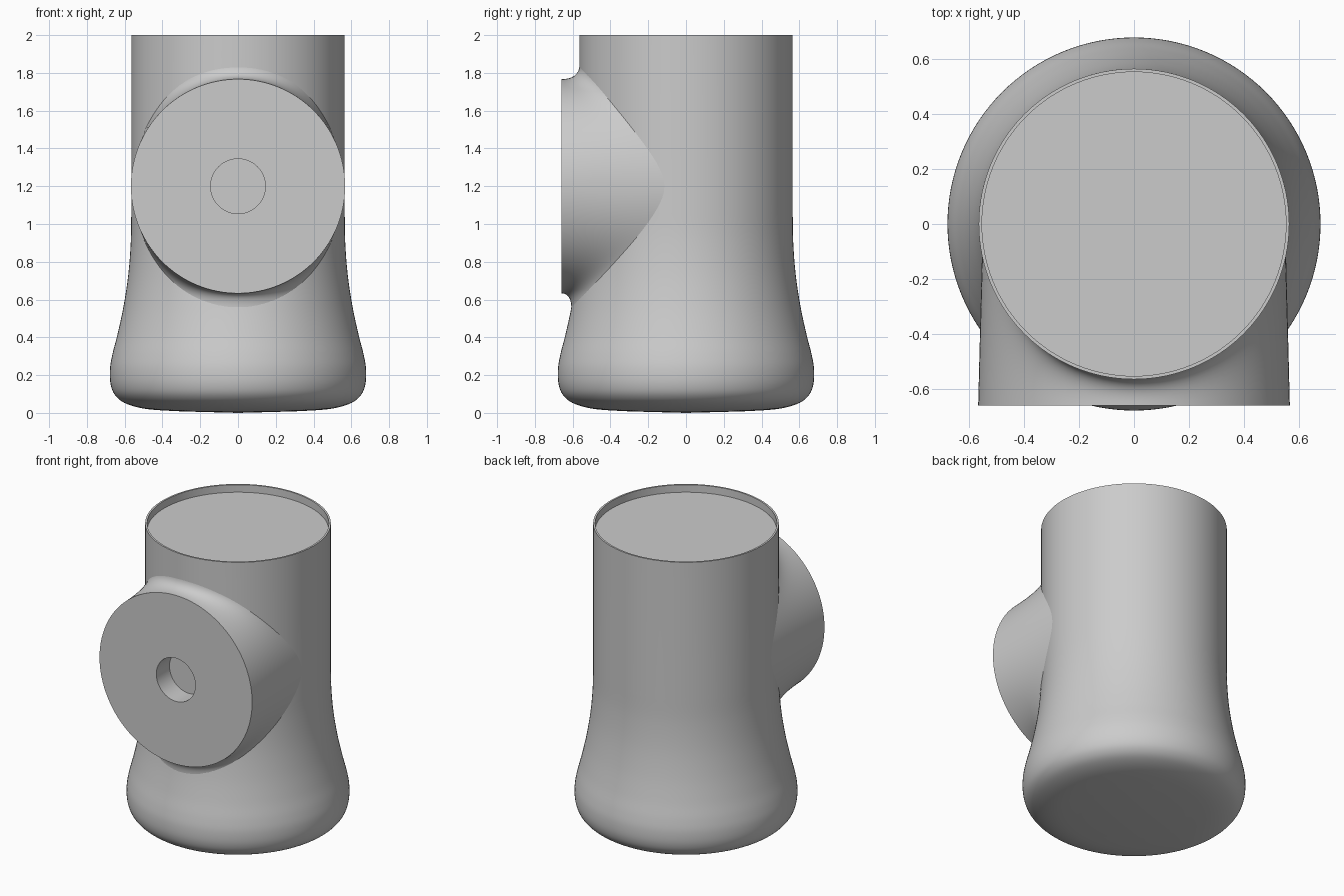
import bpy, bmesh
from math import sin, cos, pi, sqrt
from mathutils import Vector

cube = bpy.data.objects.get("Cube")
if cube:
    bpy.data.objects.remove(cube)

grey = bpy.data.materials.new("plain grey")
grey.use_nodes = True
grey.diffuse_color = (0.6, 0.6, 0.6, 1)
grey.node_tree.nodes["Principled BSDF"].inputs["Base Color"].default_value = (0.6, 0.6, 0.6, 1)

SEG = 128
FACE_Y, FACE_R, FACE_Z = -0.66, 0.567, 1.2


def smooth_path(points, steps=6):
    """Catmull-Rom curve through 2D points."""
    p = [Vector(q) for q in points]
    p = [p[0]] + p + [p[-1]]
    out = []
    for a, b, c, d in zip(p, p[1:], p[2:], p[3:]):
        for i in range(steps):
            t = i / steps
            out.append(0.5 * (2 * b + (c - a) * t + (2 * a - 5 * b + 4 * c - d) * t * t
                              + (3 * b - a - 3 * c + d) * t ** 3))
    return out + [p[-1]]


def loft(name, rings, start, end):
    """Skin closed rings of points and close both ends to a centre point."""
    bm = bmesh.new()
    loops = [[bm.verts.new(v) for v in ring] for ring in rings]
    for a, b in zip(loops, loops[1:]):
        for i in range(SEG):
            j = (i + 1) % SEG
            bm.faces.new((a[i], a[j], b[j], b[i]))
    for ring, tip in ((loops[0], start), (loops[-1], end)):
        centre = bm.verts.new(tip)
        for i in range(SEG):
            bm.faces.new((ring[i], ring[(i + 1) % SEG], centre))
    bmesh.ops.recalc_face_normals(bm, faces=bm.faces)
    mesh = bpy.data.meshes.new(name)
    bm.to_mesh(mesh)
    bm.free()
    mesh.materials.append(grey)
    obj = bpy.data.objects.new(name, mesh)
    bpy.context.collection.objects.link(obj)
    return obj


def select_only(obj):
    bpy.ops.object.select_all(action='DESELECT')
    obj.select_set(True)
    bpy.context.view_layer.objects.active = obj


angles = [2 * pi * i / SEG for i in range(SEG)]

# Body: turned bulbous foot, straight neck and a shallow recess in the top
wall = smooth_path([(0.3, 0.008), (0.48, 0.02), (0.59, 0.048), (0.648, 0.09), (0.674, 0.15),
                    (0.678, 0.23), (0.665, 0.31), (0.637, 0.42), (0.605, 0.57),
                    (0.58, 0.74), (0.567, 0.92), (0.565, 1.1)])
wall.append(Vector((0.565, 2.0)))
profile = wall + [Vector((0.553, 2.0)), Vector((0.553, 1.95))]
body = loft("body", [[(r * cos(a), r * sin(a), z) for a in angles] for r, z in profile],
            (0, 0, 0), (0, 0, 1.95))


def body_radius(z):
    for a, b in zip(wall, wall[1:]):
        if a.y <= z <= b.y:
            return a.x + (b.x - a.x) * (z - a.y) / (b.y - a.y)
    return wall[-1].x


# Front boss: round flat face flowing into the body with a fillet
def boss_rail(a, steps=12):
    rim = Vector((FACE_R * cos(a), FACE_Y, FACE_Z + FACE_R * sin(a)))
    x, z = 0.553 * cos(a), FACE_Z + 0.65 * sin(a)
    foot = Vector((x, -sqrt((body_radius(z) - 0.002) ** 2 - x * x), z))
    corner = Vector((rim.x, foot.y, rim.z))
    bend = ((rim + foot) / 2).lerp(corner, abs(sin(a)))
    return [rim.lerp(bend, t).lerp(bend.lerp(foot, t), t)
            for t in (i / steps for i in range(steps + 1))]


rails = [boss_rail(a) for a in angles]
boss = loft("front_boss", list(zip(*rails)), (0, FACE_Y, FACE_Z), (0, -0.1, FACE_Z))

# Blind hole in the boss face
hole = loft("hole_cutter", [[(0.145 * cos(a), y, FACE_Z + 0.145 * sin(a)) for a in angles]
                            for y in (-0.8, -0.52)], (0, -0.8, FACE_Z), (0, -0.52, FACE_Z))
hole.hide_render = True
for obj in (body, boss):
    select_only(obj)
    cut = obj.modifiers.new("hole", 'BOOLEAN')
    cut.operation = 'DIFFERENCE'
    cut.solver = 'EXACT'
    cut.object = hole
    bpy.ops.object.modifier_apply(modifier=cut.name)
    bpy.ops.object.shade_smooth_by_angle(angle=0.7)
bpy.data.objects.remove(hole)
